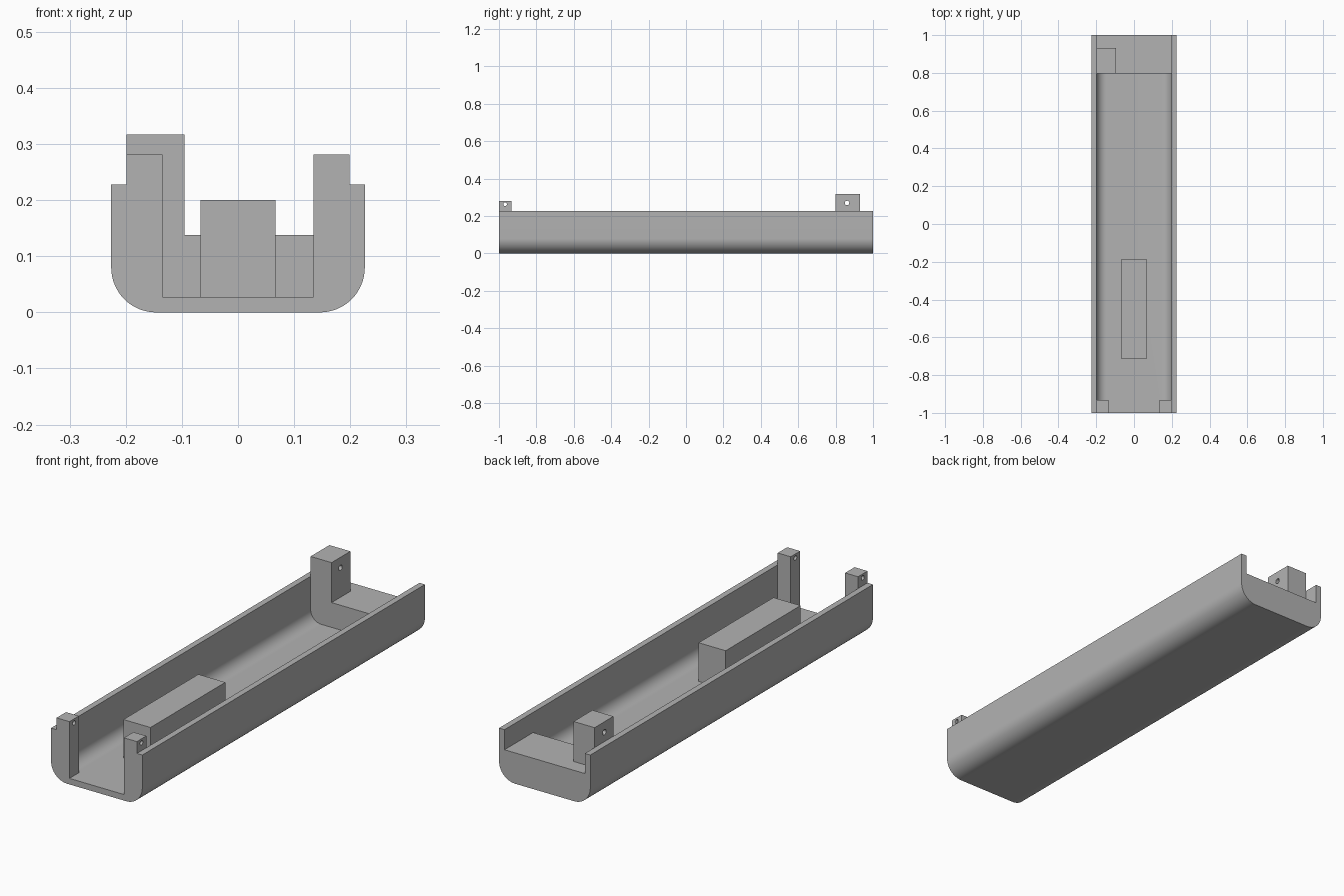
import bpy
import bmesh
import math
from mathutils import Matrix, Vector

default = bpy.data.objects.get("Cube")
if default:
    bpy.data.objects.remove(default, do_unlink=True)

# Main dimensions
HALF_W, RIM, WALL, RADIUS = 0.226, 0.228, 0.027, 0.08
INNER = HALF_W - WALL
FRONT_IN, BACK_IN = -0.933, 0.798

grey = bpy.data.materials.new("plain_grey")
grey.use_nodes = True
colour = (0.45, 0.45, 0.45, 1)
grey.diffuse_color = colour
grey.node_tree.nodes["Principled BSDF"].inputs["Base Color"].default_value = colour


def finish(name, bm):
    bmesh.ops.recalc_face_normals(bm, faces=bm.faces)
    mesh = bpy.data.meshes.new(name)
    bm.to_mesh(mesh)
    bm.free()
    mesh.materials.append(grey)
    obj = bpy.data.objects.new(name, mesh)
    bpy.context.collection.objects.link(obj)
    return obj


def prism(name, profile, y0, y1):
    """Extrude an (x, z) outline along y."""
    bm = bmesh.new()
    face = bm.faces.new([bm.verts.new((x, y0, z)) for x, z in profile])
    out = bmesh.ops.extrude_face_region(bm, geom=[face])
    moved = [g for g in out["geom"] if isinstance(g, bmesh.types.BMVert)]
    bmesh.ops.translate(bm, verts=moved, vec=(0, y1 - y0, 0))
    return finish(name, bm)


def box(name, x0, x1, y0, y1, z0, z1):
    return prism(name, [(x0, z0), (x1, z0), (x1, z1), (x0, z1)], y0, y1)


def pin(name, y, z, radius):
    """Cutter for a screw hole running across the tray."""
    bm = bmesh.new()
    bmesh.ops.create_cone(bm, cap_ends=True, segments=24, radius1=radius,
                          radius2=radius, depth=1,
                          matrix=Matrix.Translation((0, y, z)) @ Matrix.Rotation(math.pi / 2, 4, "Y"))
    return finish(name, bm)


def u_profile(half, bottom, top, radius, steps=16):
    """Upright outline with two rounded bottom corners."""
    arc = [(half - radius + radius * math.sin(a), bottom + radius - radius * math.cos(a))
           for a in (i * math.pi / 2 / steps for i in range(steps + 1))]
    right = arc + [(half, top)]
    return right + [(-x, z) for x, z in reversed(right)]


def combine(target, other, operation):
    mod = target.modifiers.new(operation.title(), "BOOLEAN")
    mod.operation, mod.solver, mod.object = operation, "EXACT", other
    bpy.context.view_layer.objects.active = target
    bpy.ops.object.modifier_apply(modifier=mod.name)
    bpy.data.objects.remove(other, do_unlink=True)


# Rounded tray, hollowed between its solid ends
tray = prism("tray", u_profile(HALF_W, 0, RIM, RADIUS), -1, 1)
hollow = u_profile(INNER, WALL, RIM + 0.2, RADIUS - WALL)
combine(tray, prism("hollow_cutter", hollow, FRONT_IN, BACK_IN), "DIFFERENCE")

# Front opening between the corner posts, and the low back ledge
combine(tray, box("front_cutter", -0.135, 0.135, -1.1, FRONT_IN + 0.03, WALL, 0.5), "DIFFERENCE")
combine(tray, box("back_cutter", -INNER, INNER, BACK_IN - 0.03, 1.1, 0.138, 0.5), "DIFFERENCE")

# Post tops rising above the rim, and the tall back post
for side in (-1, 1):
    x0, x1 = sorted((side * 0.135, side * INNER))
    combine(tray, box("front_post", x0, x1, -1, FRONT_IN, 0.15, 0.281), "UNION")
combine(tray, box("back_post", -INNER, -0.095, BACK_IN, 0.931, 0.1, 0.317), "UNION")

# Screw holes
combine(tray, pin("front_hole", -0.967, 0.263, 0.01), "DIFFERENCE")
combine(tray, pin("back_hole", 0.861, 0.27, 0.012), "DIFFERENCE")

# Raised block on the floor
box("raised_block", -0.067, 0.067, -0.715, -0.185, WALL - 0.005, 0.2)

# Smooth the round corners and keep the edges crisp
bpy.ops.object.select_all(action="DESELECT")
tray.select_set(True)
bpy.context.view_layer.objects.active = tray
bpy.ops.object.shade_smooth_by_angle(angle=math.radians(30))
